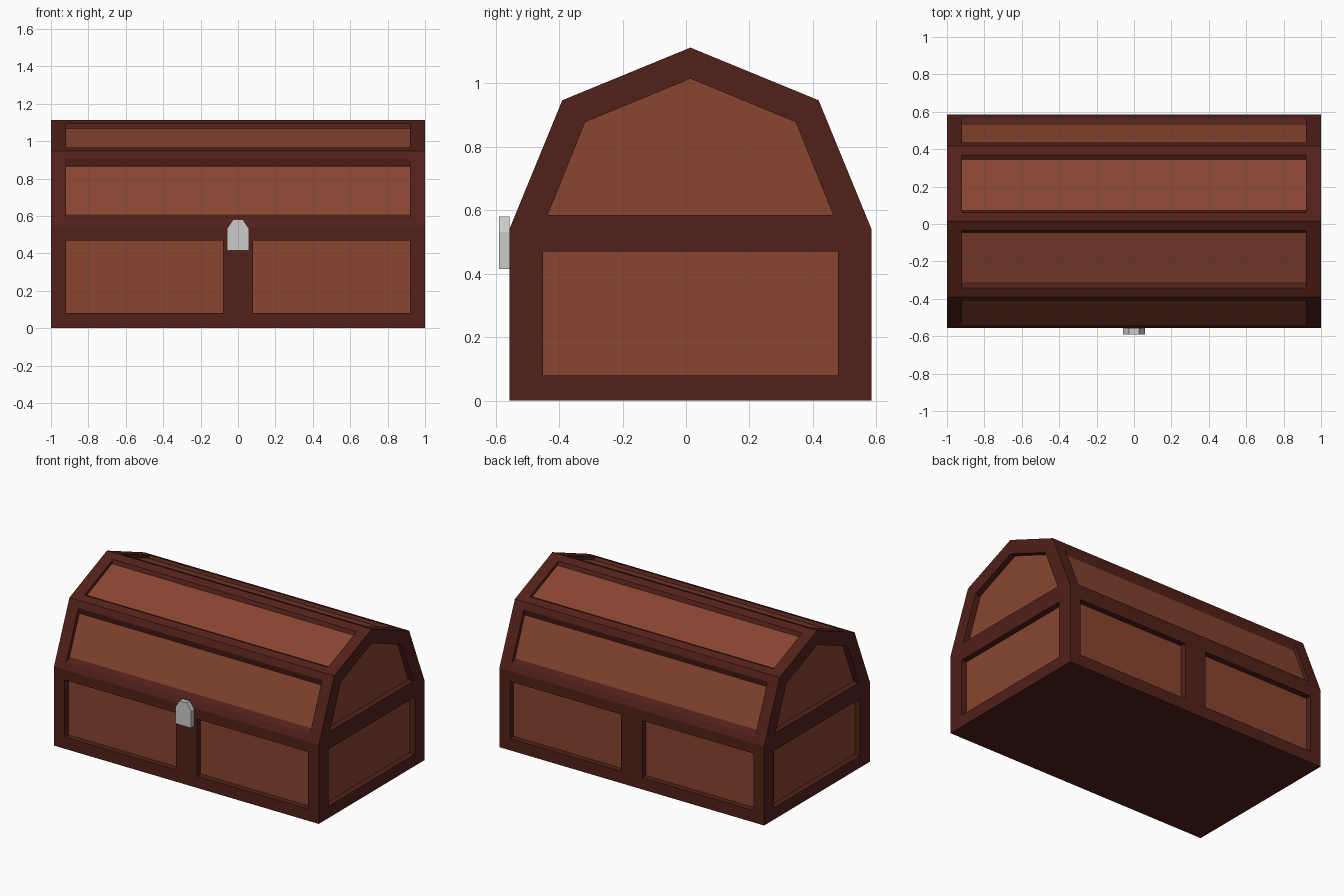
import bpy, bmesh
from mathutils import Vector

if "Cube" in bpy.data.objects:
    bpy.data.objects.remove(bpy.data.objects["Cube"])

CY = 0.014  # chest body centre in y (the latch sticks out at the front)


def material(name, rgb):
    m = bpy.data.materials.new(name)
    m.diffuse_color = (*rgb, 1)
    m.use_nodes = True
    m.node_tree.nodes["Principled BSDF"].inputs["Base Color"].default_value = m.diffuse_color
    return m


frame_mat = material("dark_wood", (0.085, 0.015, 0.010))
panel_mat = material("light_wood", (0.25, 0.06, 0.03))


def finish(bm, name, mats=()):
    bmesh.ops.remove_doubles(bm, verts=bm.verts, dist=1e-4)
    bmesh.ops.recalc_face_normals(bm, faces=bm.faces)
    me = bpy.data.meshes.new(name)
    bm.to_mesh(me)
    bm.free()
    for m in mats:
        me.materials.append(m)
    ob = bpy.data.objects.new(name, me)
    bpy.context.collection.objects.link(ob)
    return ob


def face(bm, pts, mat=0):
    f = bm.faces.new([bm.verts.new(p) for p in pts])
    f.material_index = mat


def recess(bm, outer, hole, floor):
    """Frame ring, side walls and sunken panel from three matching loops."""
    n = len(outer)
    for a, b in ((outer, hole), (hole, floor)):
        for i in range(n):
            j = (i + 1) % n
            face(bm, (a[i], a[j], b[j], b[i]))
    face(bm, floor, 1)


def long_side(bm, side, p, q, x0, x1, mx, m, depth, taper):
    """Framed panel on the face between profile points p (low) and q (high)."""
    p, q = Vector(p), Vector(q)
    u = (q - p).normalized()
    normal = Vector((u.y, -u.x))

    def loop(xa, xb, a, b, d):
        lo, hi = p + u * a - normal * d, q - u * b - normal * d
        return [(x, CY + side * v.x, v.y)
                for x, v in ((xa, lo), (xb, lo), (xb, hi), (xa, hi))]

    xa, xb = x0 + mx, x1 - mx
    recess(bm, loop(x0, x1, 0, 0, 0), loop(xa, xb, *m, 0),
           loop(xa, xb, m[0] + taper, m[1] + taper, depth))


def end_side(bm, side, outer, hole, depth=0.04):
    def loop(pts, x):
        return [(side * x, CY + y, z) for y, z in pts]
    recess(bm, loop(outer, 1), loop(hole, 1), loop(hole, 1 - depth))


# half profile of the chest: floor, lid seam, lid shoulder, ridge
BASE, SEAM, SHOULDER, RIDGE = (0.571, 0), (0.571, 0.54), (0.404, 0.947), (0, 1.113)


def mirrored(pts):
    """Closed loop from right-half points, bottom to top; last may be the ridge."""
    return list(pts) + [(-y, z) for y, z in reversed(pts) if y > 0]


# chest base: two panels front and back, one on each end, flat bottom
bm = bmesh.new()
for s in (-1, 1):
    for x0, x1 in ((-1, 0), (0, 1)):
        long_side(bm, s, BASE, SEAM, x0, x1, 0.08, (0.08, 0.07), 0.04, 0)
    end_side(bm, s, mirrored([BASE, SEAM]), mirrored([(0.465, 0.08), (0.465, 0.47)]))
face(bm, [(x, CY + y, 0) for x, y in ((-1, -.571), (1, -.571), (1, .571), (-1, .571))])
finish(bm, "chest_base", (frame_mat, panel_mat))

# faceted lid: two sloped panels per side and a five-sided panel on each end
bm = bmesh.new()
for s in (-1, 1):
    long_side(bm, s, SEAM, SHOULDER, -1, 1, 0.08, (0.047, 0.047), 0.025, 0.036)
    long_side(bm, s, SHOULDER, RIDGE, -1, 1, 0.08, (0.052, 0.052), 0.02, 0.02)
    end_side(bm, s, mirrored([SEAM, SHOULDER, RIDGE]),
             mirrored([(0.45, 0.585), (0.332, 0.878), (0, 1.015)]))
finish(bm, "chest_lid", (frame_mat, panel_mat))

# grey latch plate with clipped top corners
bm = bmesh.new()
outline = mirrored([(0.058, 0.415), (0.058, 0.532), (0.027, 0.58)])
f = bm.faces.new([bm.verts.new((x, -0.59, z)) for x, z in outline])
ext = bmesh.ops.extrude_face_region(bm, geom=[f], use_keep_orig=True)
bmesh.ops.translate(bm, vec=(0, 0.033, 0),
                    verts=[v for v in ext["geom"] if isinstance(v, bmesh.types.BMVert)])
finish(bm, "latch")
